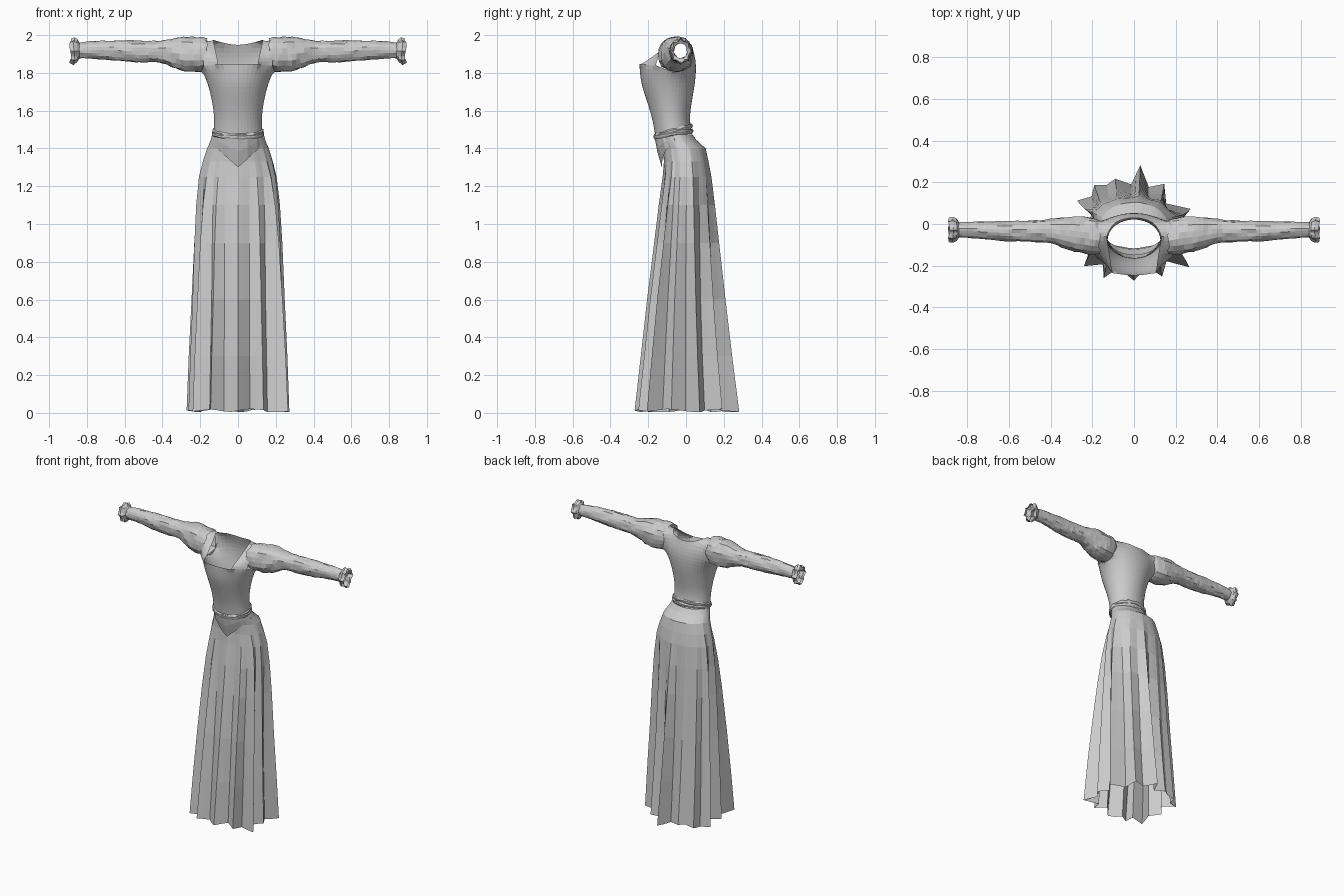
import bpy, bmesh, math, random
from mathutils import Vector

if "Cube" in bpy.data.objects:
    bpy.data.objects.remove(bpy.data.objects["Cube"])

random.seed(4)


def make(name, verts, faces, mirror=False, subsurf=0, pinned=()):
    mesh = bpy.data.meshes.new(name)
    mesh.from_pydata([tuple(v) for v in verts], [], faces)
    bm = bmesh.new()
    bm.from_mesh(mesh)
    bmesh.ops.recalc_face_normals(bm, faces=bm.faces)
    bm.to_mesh(mesh)
    bm.free()
    if pinned:  # corners the subdivision must keep
        crease = mesh.attributes.new("crease_vert", 'FLOAT', 'POINT')
        for i in pinned:
            crease.data[i].value = 1.0
    ob = bpy.data.objects.new(name, mesh)
    bpy.context.collection.objects.link(ob)
    if mirror:
        ob.modifiers.new("mirror", 'MIRROR').merge_threshold = 0.002
    if subsurf:
        s = ob.modifiers.new("subdivision", 'SUBSURF')
        s.levels = s.render_levels = subsurf
    return ob


def grid_faces(rows, cols, closed):
    n = cols if closed else cols - 1
    return [(r * cols + c, r * cols + (c + 1) % cols,
             (r + 1) * cols + (c + 1) % cols, (r + 1) * cols + c)
            for r in range(rows - 1) for c in range(n)]


def loft(name, rings, closed=True, **kw):
    return make(name, [p for r in rings for p in r],
                grid_faces(len(rings), len(rings[0]), closed), **kw)


def oval(z, rx, yf, yb, angles, tilt=0.0):
    # angle 0 is the front, pi the back; tilt lifts the back
    return [Vector((rx * math.sin(a), (yf + yb) / 2 - (yb - yf) / 2 * math.cos(a),
                    z + tilt * (1 - math.cos(a)) / 2)) for a in angles]


def sample(keys, x):
    for a, b in zip(keys, keys[1:]):
        if x <= b[0]:
            t = (x - a[0]) / (b[0] - a[0])
            return [p + (q - p) * t for p, q in zip(a[1:], b[1:])]
    return list(keys[-1][1:])


# Bodice: half torso with square neckline, shoulder and open armhole, mirrored
half = [math.pi * i / 6 for i in range(7)]
rings = [oval(1.465, .134, -.167, .032, half, .03),
         oval(1.55, .13, -.18, .022, half, .015),
         oval(1.65, .142, -.211, .036, half),
         oval(1.75, .168, -.248, .056, half)]
for r in rings:
    r[0].x = r[6].x = 0
rings.append([(0, -.252, 1.848), (.105, -.235, 1.848), (.182, -.16, 1.84), (.195, -.07, 1.805),
              (.182, 0, 1.83), (.10, .05, 1.86), (0, .06, 1.86)])
verts = [p for r in rings for p in r]
faces = grid_faces(5, 7, False)
t, n = 28, 35
verts += [(.115, -.155, 1.90), (.132, -.06, 1.975), (.10, .014, 1.965), (0, .037, 1.94),
          (.19, -.135, 1.925), (.195, -.055, 1.985), (.195, .018, 1.95)]
faces += [(t + 1, n, n + 4, t + 2), (n, n + 1, n + 5, n + 4), (n + 1, n + 2, n + 6, n + 5),
          (n + 2, t + 5, t + 4, n + 6), (n + 2, n + 3, t + 6, t + 5)]
make("bodice", verts, faces, mirror=True, subsurf=2,
     pinned=(t + 1, t + 2, t + 3, t + 4, n + 1, n + 4, n + 5, n + 6))

# Pointed front panel below the waist
top = [(0, -.168, 1.468), (.05, -.158, 1.47), (.10, -.123, 1.475), (.135, -.06, 1.48)]
low = [(0, -.128, 1.30), (.05, -.125, 1.345), (.10, -.108, 1.39), (.148, -.055, 1.43)]
mid = [(Vector(a) + Vector(b)) / 2 + Vector((0, -.004, 0)) for a, b in zip(top, low)]
mid[0].x = 0
loft("front_point", [top, mid, low], closed=False, mirror=True)

# Waist bands: slim creased rolls, higher at the back
full = [math.tau * i / 28 for i in range(28)]


def band(name, z, tilt, grow):
    prof = [(-.013, 0), (-.006, .005), (.004, .006), (.012, 0)]
    out = []
    for dz, d in prof:
        ring = oval(z + dz, .132 + grow + d, -.165 - grow - d, .032 + grow + d, full, tilt)
        for p in ring:
            p.z += random.uniform(-.003, .003)
        out.append(ring)
    loft(name, out)


band("waist_band", 1.463, .03, .001)
band("upper_waist_fold", 1.468, .05, -.002)

# Skirt: irregular sharp pleats that fade into a smooth hip yoke
peaks = [(0, -.275), (.135, -.255), (.265, -.21), (.255, -.08), (.272, .07), (.145, .19),
         (.03, .28), (-.09, .215), (-.19, .185), (-.272, .11), (-.262, -.03),
         (-.24, -.205), (-.145, -.262)]
# valley after each peak: depth ratio and position towards the next peak
valleys = [(.78, .6), (.78, .5), (.8, .4), (.8, .5), (.74, .5), (.76, .45), (.74, .4),
           (.93, .5), (.88, .5), (.75, .4), (.8, .5), (.82, .6), (.8, .35)]
hem = []
for i, p in enumerate(peaks):
    a, b = Vector(p), Vector(peaks[(i + 1) % len(peaks)])
    valley = a.lerp(b, valleys[i][1]) * valleys[i][0]
    hem += [a, a.lerp(valley, .5), valley, valley.lerp(b, .5)]
# z, half width, front y, back y, pleat strength
skirt_keys = [(1.475, .132, -.15, .033, 0), (1.445, .143, -.14, .055, 0),
              (1.40, .165, -.122, .105, .05), (1.33, .188, -.117, .12, .1),
              (1.25, .209, -.124, .135, .22), (1.1, .225, -.145, .153, .45),
              (.9, .236, -.17, .175, .66), (.6, .247, -.208, .208, .85),
              (.3, .26, -.242, .243, .95), (.02, .27, -.275, .28, 1)]
rings = []
for z, rx, yf, yb, w in skirt_keys:
    ring = []
    for k, h in enumerate(hem):
        u = Vector((h.x / .27, h.y / .278))
        q = u.normalized().lerp(u, w)
        y = (yf + yb) / 2 + q.y * (yb - yf) / 2
        dz = .008 * math.sin(k * .7) if z < .1 else 0
        ring.append((q.x * rx, y, z + dz - (.02 - .012 if z < .1 else 0)))
    rings.append(ring)
loft("pleated_skirt", rings)

# Sleeves: gathered puff, creased forearm, pinched wrist
# x, centre y, centre z, radius y, radius z
sleeve_keys = [(.165, -.066, 1.90, .082, .082), (.20, -.058, 1.897, .092, .093),
               (.27, -.05, 1.898, .088, .095), (.33, -.043, 1.905, .077, .085),
               (.39, -.034, 1.911, .061, .064), (.42, -.034, 1.912, .056, .056),
               (.5, -.035, 1.914, .052, .058), (.65, -.034, 1.918, .046, .053),
               (.78, -.028, 1.922, .039, .045), (.845, -.028, 1.918, .036, .04)]
SIDES, ROWS = 18, 30
sleeve_rings = []
for i in range(ROWS):
    x = .165 + (.845 - .165) * i / (ROWS - 1)
    cy, cz, ry, rz = sample(sleeve_keys, x)
    amp = 0.0 if i == 0 else .055
    ring = []
    for k in range(SIDES):
        a = math.tau * k / SIDES
        f = 1 + amp * math.sin(5 * a + 9 * x) * math.cos(14 * x + a) \
            + amp * random.uniform(-.8, .8)
        ring.append((x + random.uniform(-.006, .006), cy + ry * f * math.cos(a),
                     min(cz + rz * f * math.sin(a), 2.0)))
    sleeve_rings.append(ring)
loft("sleeve", sleeve_rings, mirror=True)

# Ruffled cuffs flaring from the wrist
cuff_rings = []
for x, r, ruffle in [(.838, .037, 0), (.85, .052, .06), (.868, .06, .1), (.888, .054, .14)]:
    ring = []
    for k in range(24):
        a = math.tau * k / 24
        f = r * (1 + ruffle * math.cos(math.pi * k * 2 / 3) + random.uniform(-.07, .07))
        ring.append((x + ruffle * .03 * math.sin(3 * a), -.028 + f * .92 * math.cos(a),
                     1.916 + f * 1.08 * math.sin(a)))
    cuff_rings.append(ring)
loft("ruffled_cuff", cuff_rings, mirror=True)
